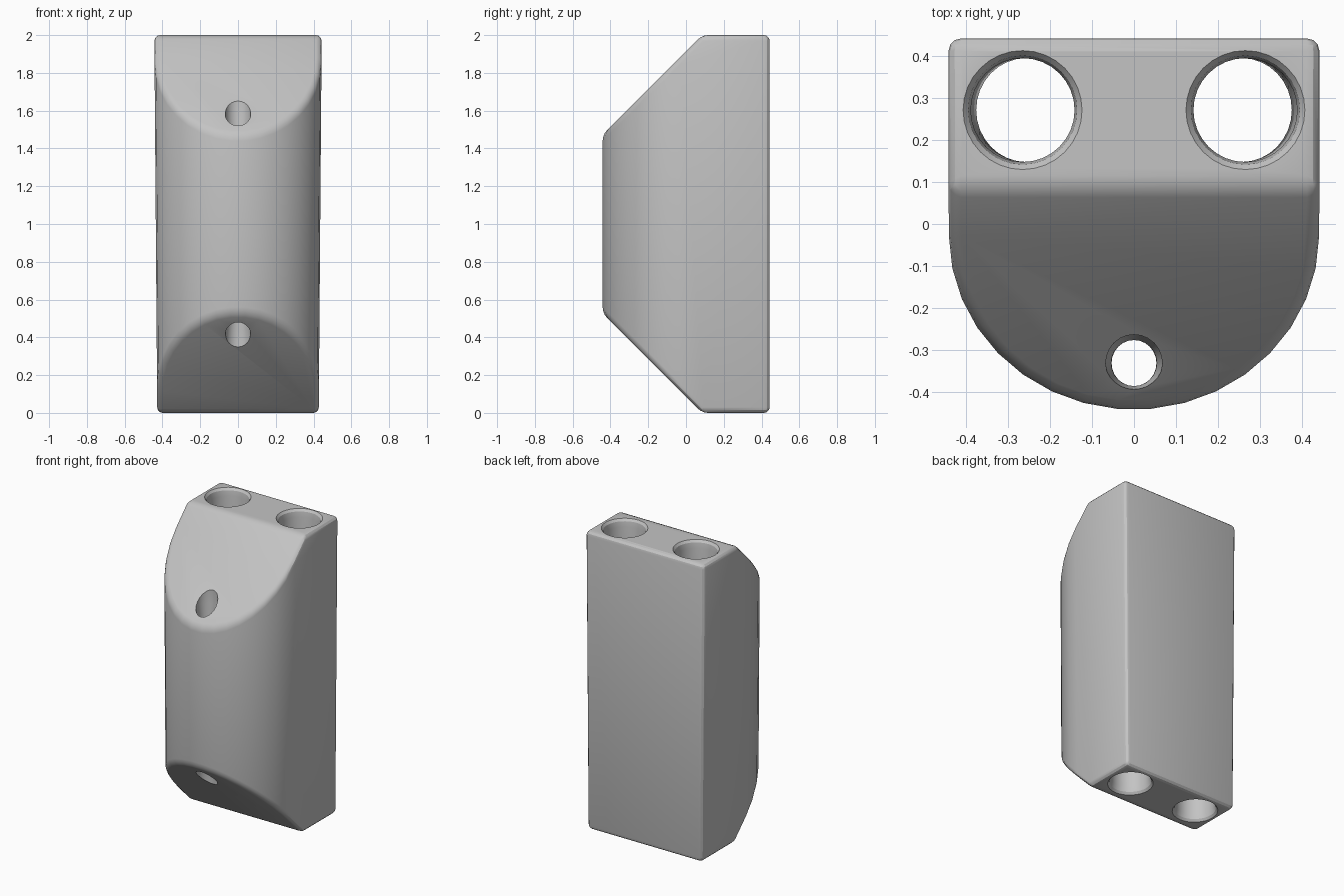
import bpy, bmesh, math
from mathutils import Vector

old = bpy.data.objects.get("Cube")
if old:
    bpy.data.objects.remove(old, do_unlink=True)

grey = bpy.data.materials.new("plain grey")
grey.use_nodes = True
colour = (0.55, 0.55, 0.55, 1)
grey.diffuse_color = colour
grey.node_tree.nodes["Principled BSDF"].inputs["Base Color"].default_value = colour

HALF, HEIGHT = 0.443, 2.0


def make_object(name, bm):
    bmesh.ops.recalc_face_normals(bm, faces=bm.faces)
    mesh = bpy.data.meshes.new(name)
    bm.to_mesh(mesh)
    bm.free()
    mesh.materials.append(grey)
    obj = bpy.data.objects.new(name, mesh)
    bpy.context.collection.objects.link(obj)
    return obj


def lathe(name, x, y, profile, sides):
    """Closed round cutter along z from (radius, z) pairs."""
    bm = bmesh.new()
    rings = [[bm.verts.new((x + r * math.cos(i * math.tau / sides),
                            y + r * math.sin(i * math.tau / sides), z))
              for i in range(sides)] for r, z in profile]
    for low, high in zip(rings, rings[1:]):
        for i in range(sides):
            j = (i + 1) % sides
            bm.faces.new((low[i], low[j], high[j], high[i]))
    bm.faces.new(rings[0])
    bm.faces.new(rings[-1])
    return make_object(name, bm)


def apply_modifiers(obj):
    graph = bpy.context.evaluated_depsgraph_get()
    mesh = bpy.data.meshes.new_from_object(obj.evaluated_get(graph))
    obj.modifiers.clear()
    obj.data = mesh


# Block with a flat back and a rounded front
bm = bmesh.new()
steps = 17
outline = [(HALF, HALF), (-HALF, HALF)]
for i in range(steps + 1):
    a = math.pi + math.pi * i / steps
    outline.append((HALF * math.cos(a), -0.03 + 0.413 * math.sin(a)))
base = bm.faces.new([bm.verts.new((x, y, 0)) for x, y in outline])
grown = bmesh.ops.extrude_face_region(bm, geom=[base])["geom"]
bmesh.ops.translate(bm, vec=(0, 0, HEIGHT),
                    verts=[v for v in grown if isinstance(v, bmesh.types.BMVert)])

# Slanted cuts at the top and bottom of the front
for z, up in ((HEIGHT, 1), (0, -1)):
    cut = bmesh.ops.bisect_plane(bm, geom=bm.verts[:] + bm.edges[:] + bm.faces[:],
                                 plane_co=(0, 0.085, z), plane_no=Vector((0, -1, up)),
                                 clear_outer=True)["geom_cut"]
    bmesh.ops.contextual_create(bm, geom=[e for e in cut if isinstance(e, bmesh.types.BMEdge)])
body = make_object("bracket_body", bm)

# Softened edges
bevel = body.modifiers.new("soft edges", "BEVEL")
bevel.width = 0.03
bevel.segments = 3
bevel.limit_method = "ANGLE"
bevel.angle_limit = math.radians(30)
apply_modifiers(body)

# Vertical holes with flared mouths
wide = [(0.142, -0.1), (0.142, 0), (0.13, 0.015), (0.124, 0.05)]
narrow = [(0.068, 0.2), (0.068, 0.44), (0.055, 0.54)]


def both_ends(half):
    return half + [(r, HEIGHT - z) for r, z in reversed(half)]


cutters = [lathe("rear_hole_right", -0.266, 0.272, both_ends(wide), 32),
           lathe("rear_hole_left", 0.266, 0.272, both_ends(wide), 32),
           lathe("front_hole", 0, -0.332, both_ends(narrow), 24)]
for cutter in cutters:
    drill = body.modifiers.new(cutter.name, "BOOLEAN")
    drill.operation = "DIFFERENCE"
    drill.solver = "EXACT"
    drill.object = cutter
apply_modifiers(body)
for cutter in cutters:
    bpy.data.objects.remove(cutter, do_unlink=True)

# Slight narrowing toward the bottom
for v in body.data.vertices:
    v.co.x *= 0.965 + 0.035 * v.co.z / HEIGHT

bpy.ops.object.select_all(action="DESELECT")
body.select_set(True)
bpy.context.view_layer.objects.active = body
bpy.ops.object.shade_smooth_by_angle(angle=math.radians(28))
